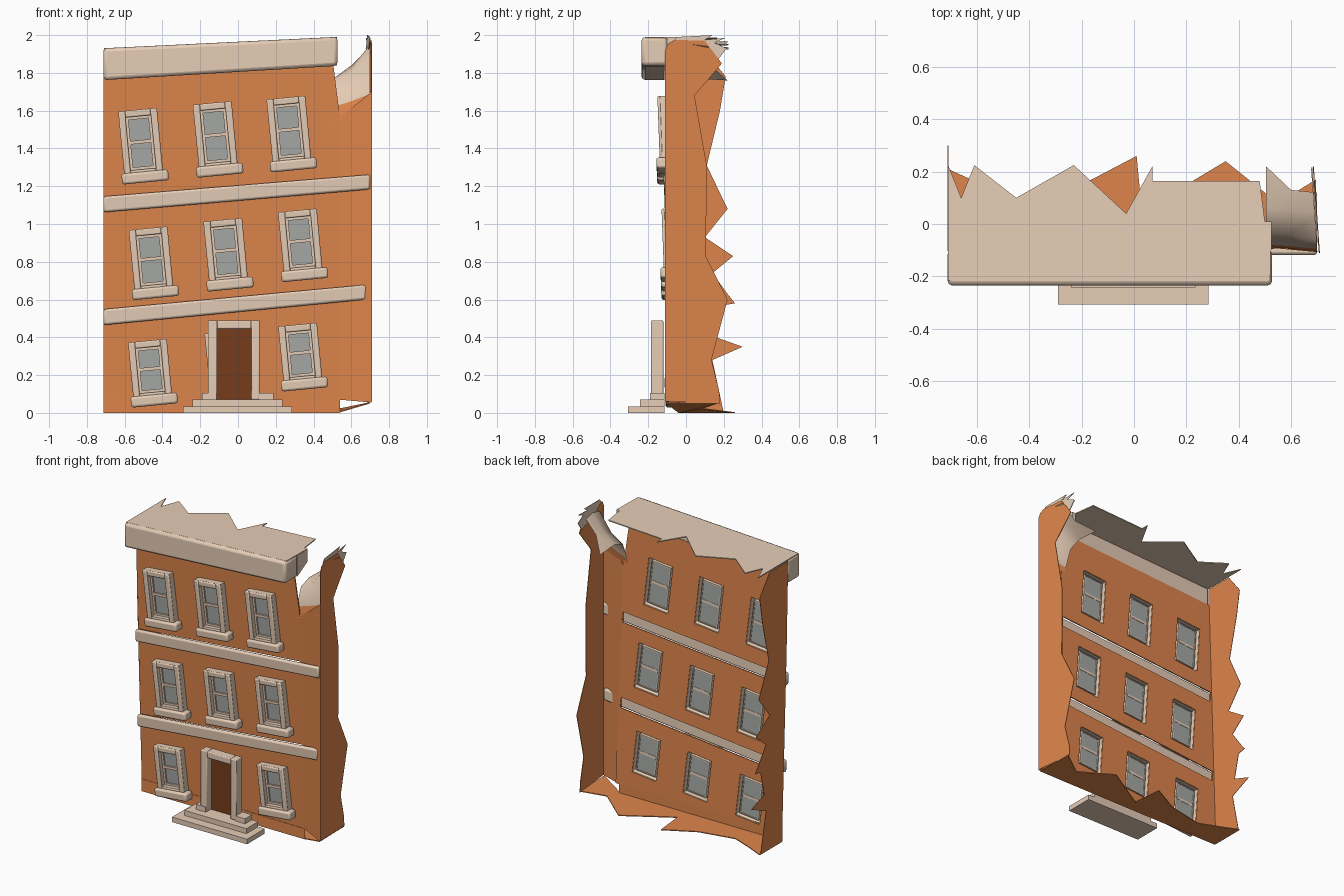
import bpy, bmesh, math
from mathutils import Matrix, Vector

if "Cube" in bpy.data.objects:
    bpy.data.objects.remove(bpy.data.objects["Cube"], do_unlink=True)


def material(name, rgb):
    m = bpy.data.materials.new(name)
    m.use_nodes = True
    m.diffuse_color = (*rgb, 1)
    m.node_tree.nodes["Principled BSDF"].inputs["Base Color"].default_value = (*rgb, 1)
    return m


ORANGE = material("orange_render", (0.73, 0.235, 0.072))
STONE = material("pale_stone", (0.79, 0.61, 0.47))
GLASS = material("grey_glass", (0.38, 0.40, 0.38))
BROWN = material("brown_door", (0.18, 0.046, 0.012))


def finish(name, bm, mat, bevel=0):
    bmesh.ops.recalc_face_normals(bm, faces=bm.faces)
    me = bpy.data.meshes.new(name)
    bm.to_mesh(me)
    bm.free()
    me.materials.append(mat)
    ob = bpy.data.objects.new(name, me)
    bpy.context.collection.objects.link(ob)
    if bevel:
        mod = ob.modifiers.new("soft_edges", "BEVEL")
        mod.width, mod.segments = bevel, 2
        bpy.ops.object.select_all(action="DESELECT")
        ob.select_set(True)
        bpy.context.view_layer.objects.active = ob
        bpy.ops.object.shade_smooth_by_angle(angle=math.radians(50))
    return ob


def prism(name, points, axis, lo, hi, mat, bevel=0):
    """Extrude an outline along one axis, from lo to hi."""
    bm = bmesh.new()
    verts = []
    for p in points:
        co = list(p)
        co.insert(axis, lo)
        verts.append(bm.verts.new(co))
    out = bmesh.ops.extrude_face_region(bm, geom=[bm.faces.new(verts)])
    step = Vector((0, 0, 0))
    step[axis] = hi - lo
    bmesh.ops.translate(bm, vec=step,
                        verts=[g for g in out["geom"] if isinstance(g, bmesh.types.BMVert)])
    return finish(name, bm, mat, bevel)


def add_box(bm, x0, x1, y0, y1, z0, z1, matrix=Matrix()):
    size = Matrix.Diagonal((x1 - x0, y1 - y0, z1 - z0, 1))
    place = Matrix.Translation(((x0 + x1) / 2, (y0 + y1) / 2, (z0 + z1) / 2))
    bmesh.ops.create_cube(bm, size=1, matrix=matrix @ place @ size)


def boxes(name, items, mat, matrix=Matrix(), bevel=0):
    bm = bmesh.new()
    for item in items:
        add_box(bm, *item, matrix)
    return finish(name, bm, mat, bevel)


def ring(w, h, t, y0, y1):
    """Four bars around an opening."""
    return [(-w, -w + t, y0, y1, -h, h), (w - t, w, y0, y1, -h, h),
            (-w + t, w - t, y0, y1, h - t, h), (-w + t, w - t, y0, y1, -h, -h + t)]


def lean(ob):
    """The facade tips forward towards its top."""
    for v in ob.data.vertices:
        v.co.y += 0.037 * (1.5 - v.co.z)


WALL, FRONT = -0.09, -0.145
cutters = bmesh.new()

# Windows: hollow tilted frame, sash, panes and sill
rows = [("top", 0.176, [(-0.515, 1.430), (-0.12, 1.466), (0.27, 1.494)]),
        ("middle", 0.168, [(-0.46, 0.81), (-0.065, 0.855), (0.33, 0.905)]),
        ("ground", 0.155, [(-0.465, 0.228), (-0.06, 0.275), (0.33, 0.313)])]
for row, h, places in rows:
    for side, (x, z) in zip(("right", "centre", "left"), places):
        label = row + "_" + side + "_window_"
        tilt = Matrix.Translation((x, 0, z)) @ Matrix.Rotation(math.radians(-5.5), 4, "Y")
        w = 0.103
        add_box(cutters, -w + 0.01, w - 0.01, -0.2, 0, -h + 0.01, h - 0.01, tilt)
        reveal = ring(w - 0.002, h - 0.002, 0.01, FRONT + 0.008, WALL + 0.004)
        reveal += ring(w - 0.029, h - 0.029, 0.007, FRONT + 0.004, WALL - 0.002)
        sash = ring(w - 0.034, h - 0.034, 0.016, WALL - 0.022, WALL - 0.008)
        sash.append((-w + 0.04, w - 0.04, WALL - 0.024, WALL - 0.004, -0.004, 0.014))
        pane = [(-w + 0.034, w - 0.034, WALL - 0.012, WALL - 0.006, -h + 0.034, h - 0.034)]
        parts = [boxes(label + "frame", ring(w, h, 0.036, FRONT, FRONT + 0.016), STONE, tilt, 0.007),
                 boxes(label + "reveal", reveal, STONE, tilt),
                 boxes(label + "sash", sash, STONE, tilt),
                 boxes(label + "glass", pane, GLASS, tilt)]
        if (row, side) != ("ground", "centre"):
            parts.append(boxes(label + "sill", [(-0.118, 0.13, FRONT - 0.018, WALL,
                                                 -h - 0.035, -h + 0.022)], STONE, tilt, 0.012))
        for part in parts:
            lean(part)

# Sloping stone bands between the storeys
for name, right, low, high in (("upper_band", 0.70, 1.062, 1.183), ("lower_band", 0.68, 0.465, 0.60)):
    outline = [(-0.712, low), (right, high), (right, high + 0.079), (-0.712, low + 0.084)]
    lean(prism(name, outline, 1, -0.128, WALL - 0.006, STONE, 0.012))
    slope = math.atan2(high - low, right + 0.712)
    tilt = (Matrix.Translation((-0.01, 0, (low + high) / 2 + 0.041))
            @ Matrix.Rotation(-slope, 4, "Y"))
    add_box(cutters, -0.69, 0.55, -0.2, 0, -0.036, 0.036, tilt)

# Front wall with openings cut through
wall = prism("front_wall", [(-0.71, 0.07), (0.56, 0.07), (0.54, 1.56), (0.50, 1.88), (-0.71, 1.80)],
             1, WALL, WALL + 0.008, ORANGE)
cutter = finish("wall_cutter", cutters, ORANGE)
cutter.hide_render = True
mod = wall.modifiers.new("openings", "BOOLEAN")
mod.operation, mod.solver, mod.object = "DIFFERENCE", "EXACT", cutter
bpy.context.view_layer.objects.active = wall
bpy.ops.object.modifier_apply(modifier=mod.name)
bpy.data.objects.remove(cutter, do_unlink=True)
lean(wall)

# Wall panel turning forward to the left corner
panel = prism("left_corner_panel", [(0.535, 0.07), (0.708, 0.055), (0.708, 1.70), (0.535, 1.56)],
              1, WALL, WALL + 0.006, ORANGE)
lean(panel)
for v in panel.data.vertices:
    if v.co.x > 0.6:
        v.co.y = -0.108

# Broken side walls
prism("right_side_wall", [(-0.10, 1.85), (-0.085, 1.3), (-0.037, 0.07), (-0.04, 0.0), (0.2, 0.0),
                          (0.14, 0.28), (0.30, 0.35), (0.16, 0.40), (0.2, 0.57), (0.26, 0.58),
                          (0.22, 0.63), (0.14, 0.74), (0.25, 0.83), (0.10, 0.93), (0.22, 1.08),
                          (0.11, 1.31), (0.18, 1.60), (0.21, 1.78), (0.1, 1.92), (-0.10, 1.92)],
      0, -0.712, -0.709, ORANGE)
side = prism("left_side_wall", [(-0.11, 1.92), (-0.11, 0.06), (0.18, 0.05), (0.175, 0.12),
                                (0.135, 0.28), (0.22, 0.60), (0.105, 0.83), (0.11, 1.31),
                                (0.045, 1.68), (0.19, 1.85), (0.10, 1.97), (-0.06, 1.975),
                                (-0.095, 1.955)], 0, 0.706, 0.710, ORANGE)
cap = prism("left_wall_torn_cap", [(-0.07, 1.965), (-0.05, 1.99), (0.14, 2.0), (0.10, 1.975),
                                   (0.21, 1.985), (0.15, 1.96), (0.215, 1.93), (0.17, 1.87),
                                   (0.05, 1.90)], 0, 0.699, 0.704, STONE)
for ob in (side, cap):
    for v in ob.data.vertices:
        v.co.x -= 0.07 * (v.co.y + 0.11)

# Swooping corner roof: orange at its foot, stone above
bm = bmesh.new()
lines = []
for x, profile in ((0.505, [(-0.092, 1.54), (-0.08, 1.62), (-0.03, 1.74), (0.06, 1.77), (0.22, 1.76)]),
                   (0.60, [(-0.096, 1.58), (-0.085, 1.65), (-0.04, 1.79), (0.05, 1.83), (0.13, 1.84)]),
                   (0.70, [(-0.106, 1.62), (-0.095, 1.69), (-0.06, 1.90), (0.04, 1.95), (0.12, 1.94)])):
    lines.append([bm.verts.new((x, y, z)) for y, z in profile])
for a, b in zip(lines, lines[1:]):
    for i in range(len(a) - 1):
        f = bm.faces.new((a[i], b[i], b[i + 1], a[i + 1]))
        f.material_index = 0 if i else 1
        f.smooth = True
finish("corner_roof", bm, STONE).data.materials.append(ORANGE)

# Cornice and the torn roof sheet behind it
prism("cornice", [(-0.712, 1.762), (0.49, 1.835), (0.528, 1.84), (0.528, 1.99), (-0.712, 1.93)],
      1, -0.235, -0.098, STONE, 0.018)
roof = prism("roof_sheet", [(-0.71, -0.215), (0.52, -0.215), (0.525, 0.01), (0.50, 0.01), (0.48, 0.165),
                            (0.07, 0.165), (0.07, 0.22), (-0.03, 0.04), (-0.23, 0.225),
                            (-0.45, 0.10), (-0.61, 0.225), (-0.66, 0.10), (-0.71, 0.225)],
             2, 1.958, 1.965, STONE)
for v in roof.data.vertices:
    v.co.z += 0.0485 * v.co.x
prism("cornice_end_return", [(-0.10, 1.84), (0.01, 1.90), (0.01, 1.985), (-0.10, 1.985)],
      0, 0.50, 0.525, STONE)

# Plinth under the wall and the torn floor, rising at the left corner
prism("plinth_front", [(-0.71, 0.0), (0.54, 0.0), (0.54, 0.072), (-0.71, 0.085)], 1, -0.04, -0.035, ORANGE)
floor = prism("torn_floor", [(-0.71, -0.04), (0.53, -0.04), (0.70, -0.105), (0.695, 0.17), (0.55, 0.08),
                             (0.35, 0.24), (0.20, 0.15), (0.03, 0.05), (0.01, 0.26), (-0.20, 0.15),
                             (-0.45, 0.10), (-0.60, 0.16), (-0.71, 0.21)], 2, 0.0, 0.006, ORANGE)
for v in floor.data.vertices:
    if v.co.x > 0.54:
        v.co.z += 0.05 if v.co.x > 0.6 else 0.02

# Doorway and front steps
boxes("door_surround", [(-0.16, -0.11, -0.185, -0.12, 0.07, 0.49),
                        (0.07, 0.115, -0.185, -0.12, 0.07, 0.49),
                        (-0.11, 0.07, -0.185, -0.12, 0.445, 0.49)], STONE, bevel=0.006)
boxes("door", [(-0.112, 0.072, -0.135, -0.125, 0.07, 0.447)], BROWN)
boxes("steps", [(-0.29, 0.285, -0.308, -0.115, 0.0, 0.035),
                (-0.24, 0.235, -0.243, -0.115, 0.035, 0.07)], STONE)
boxes("step_blocks", [(-0.19, -0.115, -0.19, -0.115, 0.07, 0.105),
                      (0.112, 0.187, -0.19, -0.115, 0.07, 0.105)], STONE)
